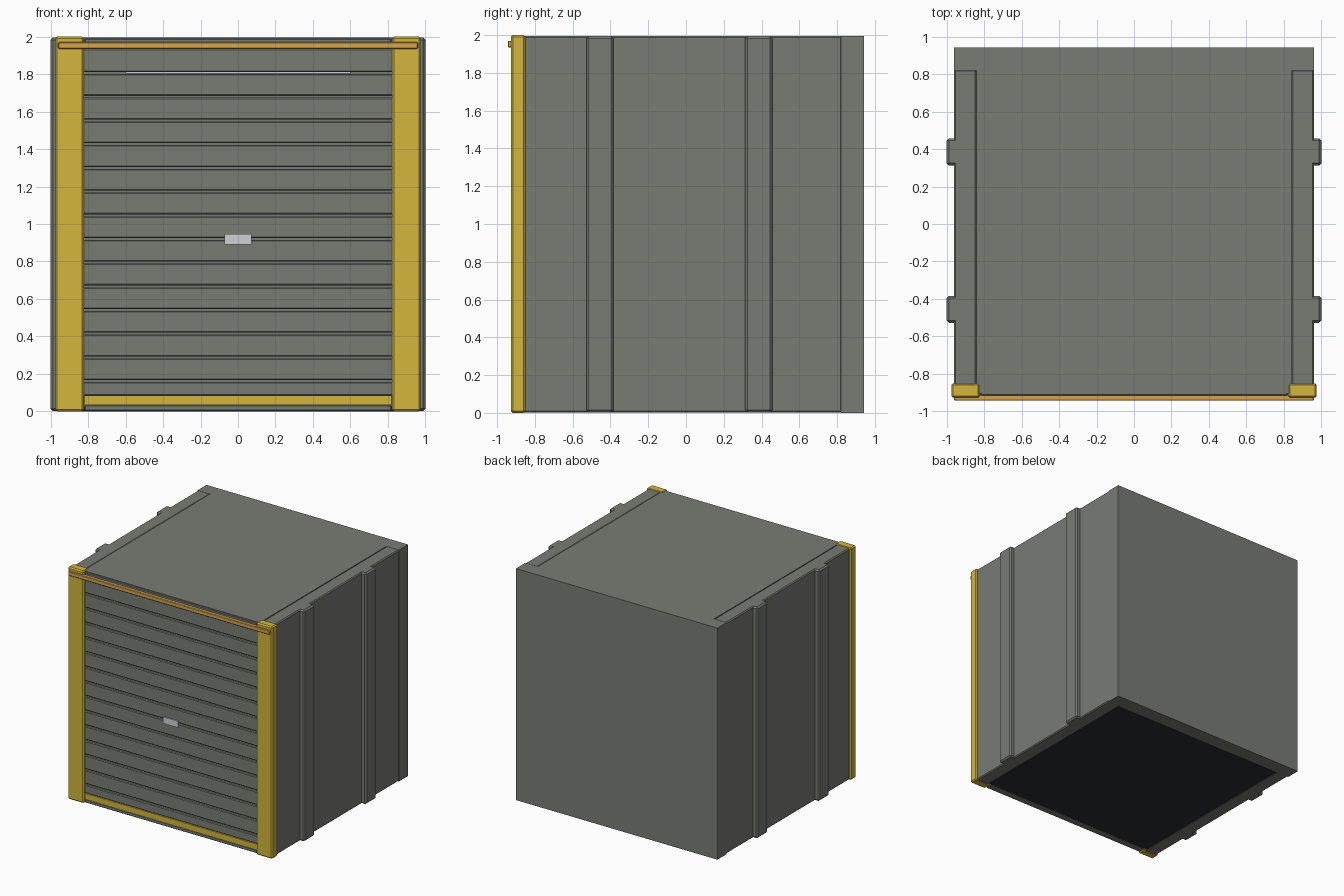
import bpy

cube = bpy.data.objects.get("Cube")
if cube:
    bpy.data.objects.remove(cube, do_unlink=True)


def material(name, rgb):
    m = bpy.data.materials.new(name)
    m.use_nodes = True
    m.diffuse_color = (*rgb, 1)
    m.node_tree.nodes["Principled BSDF"].inputs["Base Color"].default_value = (*rgb, 1)
    return m


grey = material("wall grey", (0.19, 0.2, 0.175))
yellow = material("safety yellow", (0.65, 0.47, 0.045))
orange = material("amber", (0.66, 0.38, 0.08))
white = material("pale metal", (0.62, 0.64, 0.66))
dark = material("dark floor", (0.025, 0.026, 0.034))


def box(name, x, y, z, mat, bevel=0.0):
    """Box from (low, high) ranges, with an optional chamfer."""
    bpy.ops.mesh.primitive_cube_add(size=1, location=[sum(r) / 2 for r in (x, y, z)])
    ob = bpy.context.object
    ob.name = name
    ob.scale = [r[1] - r[0] for r in (x, y, z)]
    bpy.ops.object.transform_apply(location=False, rotation=False, scale=True)
    ob.data.materials.append(mat)
    if bevel:
        mod = ob.modifiers.new("chamfer", "BEVEL")
        mod.width = bevel
        mod.segments = 1
    return ob


FRONT, BACK = -0.905, 0.943
INNER, OUTER = 0.84, 0.96
TOP = 1.995

# Hollow shell
box("back_wall", (-OUTER, OUTER), (0.82, BACK), (0, TOP), grey)
box("roof", (-INNER, INNER), (FRONT, 0.82), (1.875, TOP), grey)
box("floor", (-INNER, INNER), (-0.84, 0.82), (0.003, 0.03), dark)
box("door_sill", (-0.82, 0.82), (-0.91, -0.84), (0.003, 0.033), grey, 0.005)
box("door_header", (-0.82, 0.82), (-0.915, -0.88), (1.935, 1.99), grey, 0.005)

# Mirrored side walls, ribs and corner posts
for side, label in ((1, "left"), (-1, "right")):
    def span(a, b):
        return tuple(sorted((side * a, side * b)))

    box(label + "_wall", span(INNER, OUTER), (-0.89, 0.825), (0.003, TOP), grey, 0.008)
    for y, place in ((-0.455, "front"), (0.385, "rear")):
        box(f"{label}_{place}_rib", span(0.9, 1.0), (y - 0.072, y + 0.072),
            (0.003, TOP), grey, 0.012)
    box(label + "_corner_post", span(0.822, 0.975), (-0.927, -0.85), (0, 2), yellow, 0.01)

# Roll-up door: slats separated by narrow slits
PITCH, FIRST, SLITS, HALF_GAP = 0.1264, 0.162, 14, 0.005
edges = [FIRST + PITCH * i for i in range(SLITS)]
lows = [0.085 - HALF_GAP] + edges
highs = edges + [1.94]
for i, (low, high) in enumerate(zip(lows, highs)):
    box(f"door_slat_{i + 1}", (-0.83, 0.83), (-0.91, -0.88),
        (low + HALF_GAP, high - HALF_GAP), grey, 0.006)
box("door_bottom_strip", (-0.82, 0.82), (-0.915, -0.88), (0.035, 0.085), yellow)
box("door_handle", (-0.073, 0.071), (-0.92, -0.905), (0.89, 0.946), white)

# Bar across the top of the door
box("top_bar", (-OUTER, OUTER), (-0.943, -0.91), (1.935, 1.97), orange, 0.004)

# Ceiling lamp inside
box("ceiling_lamp", (-0.6, 0.6), (-0.05, 0.05), (1.803, 1.88), white)
